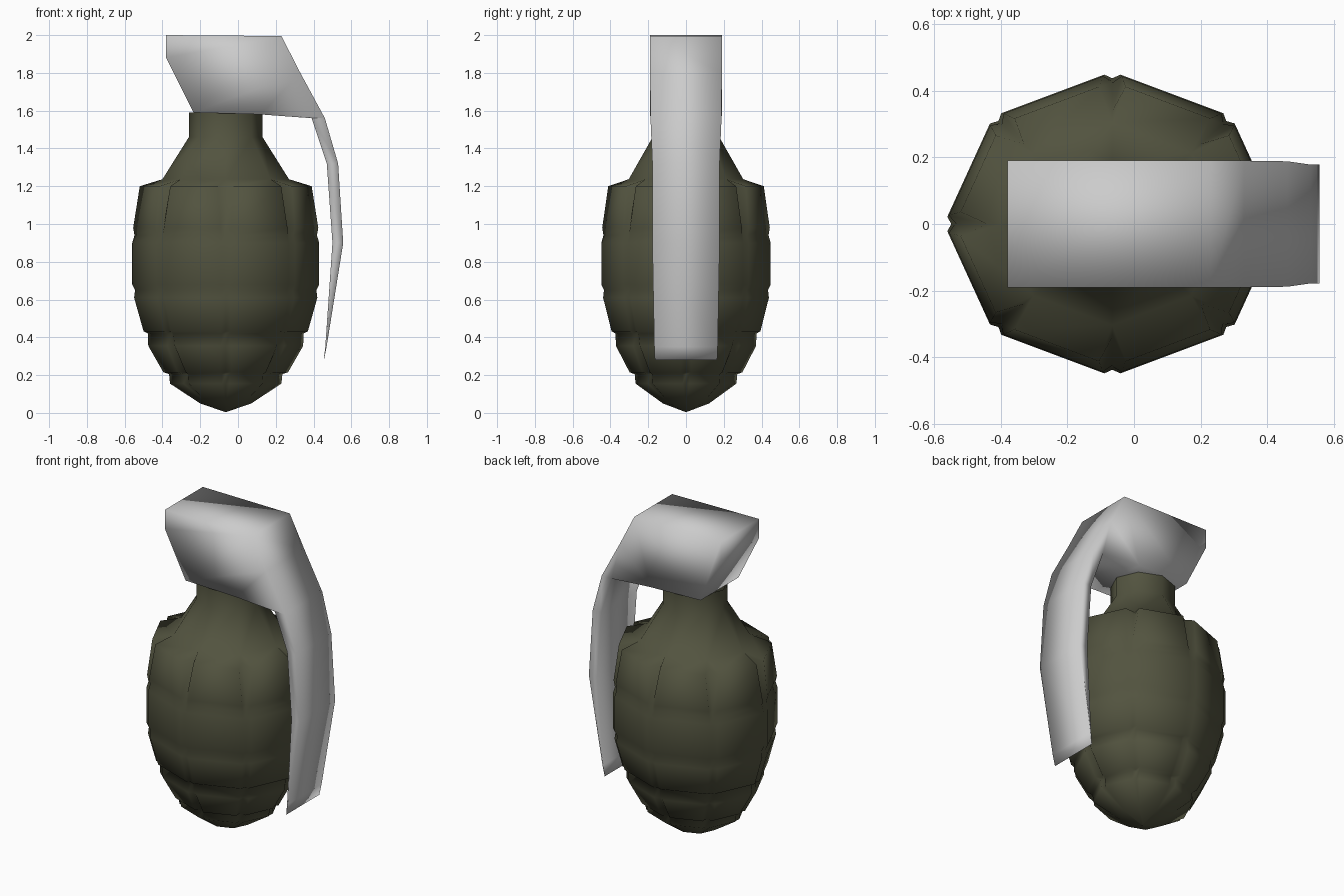
import bpy, bmesh, math

if "Cube" in bpy.data.objects:
    bpy.data.objects.remove(bpy.data.objects["Cube"])

CX = -0.065      # body axis
YS = 0.905       # body is slightly flattened in y


def finish(name, bm, color):
    bmesh.ops.remove_doubles(bm, verts=bm.verts, dist=0.0005)
    bmesh.ops.recalc_face_normals(bm, faces=bm.faces)
    for f in bm.faces:
        f.smooth = True
    me = bpy.data.meshes.new(name)
    bm.to_mesh(me)
    bm.free()
    ob = bpy.data.objects.new(name, me)
    bpy.context.collection.objects.link(ob)
    mat = bpy.data.materials.new(name + "_paint")
    mat.diffuse_color = color
    mat.use_nodes = True
    mat.node_tree.nodes["Principled BSDF"].inputs["Base Color"].default_value = mat.diffuse_color
    me.materials.append(mat)
    return ob


def loft(bm, rings, cap_end=True):
    for a, b in zip(rings, rings[1:]):
        n = len(a)
        for i in range(n):
            j = (i + 1) % n
            bm.faces.new((a[i], a[j], b[j], b[i]))
    bm.faces.new(rings[0])
    if cap_end:
        bm.faces.new(rings[-1])


# Segmented body: octagonal rings with a notch cut at each corner
def body_ring(bm, z, r, depth, w):
    ring = []
    for k in range(8):
        a = k * math.pi / 4
        for u, v in ((r, -w), (r - depth, 0), (r, w)):
            x = u * math.cos(a) - v * math.sin(a)
            y = u * math.sin(a) + v * math.cos(a)
            ring.append(bm.verts.new((CX + x, y * YS, z)))
    return ring


# z, radius, groove depth, groove half width
profile = [
    (0.005, 0.004, 0, 0), (0.05, 0.135, 0, 0),
    (0.155, 0.295, 0.015, 0.02), (0.205, 0.30, 0.015, 0.02),
    (0.215, 0.33, 0.03, 0.03), (0.355, 0.41, 0.02, 0.028),
    (0.42, 0.412, 0.010, 0.02), (0.432, 0.435, 0.012, 0.026),
    (0.61, 0.485, 0.012, 0.026), (0.65, 0.48, 0.008, 0.022),
    (0.68, 0.495, 0.012, 0.024), (0.90, 0.495, 0.012, 0.024),
    (0.94, 0.483, 0.01, 0.022), (0.98, 0.49, 0.022, 0.028),
    (1.20, 0.455, 0.08, 0.04), (1.237, 0.335, 0, 0),
    (1.46, 0.195, 0, 0), (1.59, 0.195, 0, 0),
]
bm = bmesh.new()
# the neck end is hidden inside the head, so it stays open
loft(bm, [body_ring(bm, *p) for p in profile], cap_end=False)
finish("body", bm, (0.085, 0.087, 0.05, 1))

# Fuse head and safety lever: outer and inner profile points with half width
stations = [
    ((-0.38, 2.00), (-0.38, 1.88), 0.19),
    ((0.23, 1.995), (-0.235, 1.59), 0.19),
    ((0.33, 1.80), (0.12, 1.58), 0.19),
    ((0.46, 1.56), (0.39, 1.56), 0.188),
    ((0.53, 1.32), (0.47, 1.32), 0.178),
    ((0.557, 0.90), (0.50, 0.90), 0.178),
    ((0.469, 0.35), (0.462, 0.35), 0.168),
    ((0.455, 0.28), (0.454, 0.28), 0.165),
]
bm = bmesh.new()
loft(bm, [[bm.verts.new((p[0], s * w, p[1]))
           for p, s in ((o, -1), (o, 1), (i, 1), (i, -1))]
          for o, i, w in stations])
finish("head_and_lever", bm, (0.53, 0.52, 0.52, 1))
